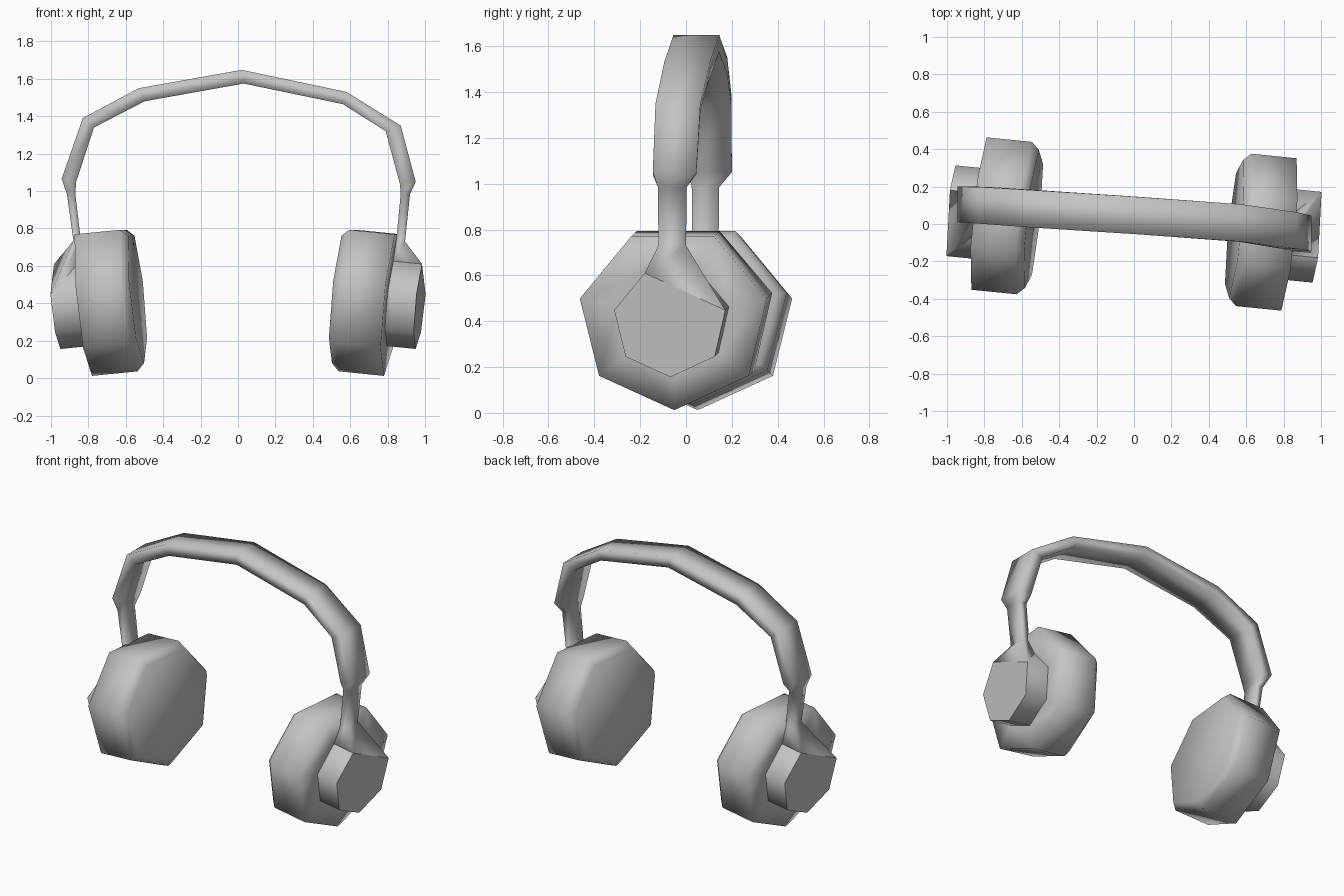
import bpy, bmesh, math
from mathutils import Vector, Matrix

cube = bpy.data.objects.get("Cube")
if cube:
    bpy.data.objects.remove(cube, do_unlink=True)

grey = bpy.data.materials.new("plain grey")
grey.use_nodes = True
GREY = (0.55, 0.55, 0.55, 1)
grey.diffuse_color = GREY
grey.node_tree.nodes["Principled BSDF"].inputs["Base Color"].default_value = GREY

TURN = Matrix.Rotation(math.pi, 4, 'Z')      # carries the left side to the right side

# Tilted frame of the ear piece: OUT is its axis, U runs front to back, V runs up
OUT = Vector((1, -0.1, -0.1)).normalized()
U = Vector((0.1, 1, 0)).normalized()
V = OUT.cross(U)
CENTRE = Vector((0.82, -0.055, 0.41))


def ring(depth, ru, rv):
    """Seven-sided ring, first corner at the bottom."""
    pts = []
    for k in range(7):
        a = math.radians(-90) + math.tau * k / 7
        pts.append(CENTRE + OUT * depth + U * ru * math.cos(a) + V * rv * math.sin(a))
    return pts


def finish(name, bm, angle):
    bmesh.ops.recalc_face_normals(bm, faces=bm.faces)
    mesh = bpy.data.meshes.new(name)
    bm.to_mesh(mesh)
    bm.free()
    ob = bpy.data.objects.new(name, mesh)
    bpy.context.collection.objects.link(ob)
    mesh.materials.append(grey)
    bpy.ops.object.select_all(action='DESELECT')
    ob.select_set(True)
    bpy.context.view_layer.objects.active = ob
    bpy.ops.object.shade_smooth_by_angle(angle=math.radians(angle))
    return ob


def loft(name, sections, angle):
    """Skin a row of equal point loops and close both ends."""
    bm = bmesh.new()
    loops = [[bm.verts.new(p) for p in s] for s in sections]
    n = len(loops[0])
    for a, b in zip(loops, loops[1:]):
        for i in range(n):
            j = (i + 1) % n
            bm.faces.new((a[i], a[j], b[j], b[i]))
    bm.faces.new(loops[0])
    bm.faces.new(loops[-1])
    return finish(name, bm, angle)


def turned_copy(ob, name):
    twin = ob.copy()
    twin.data = ob.data.copy()
    twin.name = name
    twin.data.transform(TURN)
    bpy.context.collection.objects.link(twin)


# Ear cushions: back plate, straight wall, bevelled inner face
cushion = loft("left_ear_cushion", [
    ring(0, 0.25, 0.24), ring(0, 0.42, 0.4),
    ring(-0.245, 0.42, 0.4), ring(-0.285, 0.38, 0.36)], 100)
turned_copy(cushion, "right_ear_cushion")

# Outer caps: the outer face drops one corner, where the arm flares out
base, cap = ring(-0.01, 0.25, 0.24), ring(0.155, 0.25, 0.24)
bm = bmesh.new()
b = [bm.verts.new(p) for p in base]
c = [bm.verts.new(p) if k != 3 else None for k, p in enumerate(cap)]
for k in range(7):
    corners = [b[k], b[(k + 1) % 7], c[(k + 1) % 7], c[k]]
    bm.faces.new([v for v in corners if v])
bm.faces.new((b[3], c[2], c[4]))
bm.faces.new([v for v in c if v])
bm.faces.new(b)
for f in [f for f in bm.faces if set(f.verts) == {b[3], c[2], c[4]}]:
    bm.faces.remove(f)
bm.faces.new((b[3], c[2], c[4]))
outer_cap = finish("left_outer_cap", bm, 60)
turned_copy(outer_cap, "right_outer_cap")

# Headband path: outer x, outer z, inner x, inner z, centre y, half width
path = [
    (0.893, 0.73, 0.845, 0.73, -0.06, 0.06),
    (0.92, 0.985, 0.87, 0.985, -0.06, 0.063),
    (0.95, 1.05, 0.865, 1.04, -0.05, 0.095),
    (0.87, 1.35, 0.79, 1.32, -0.035, 0.098),
    (0.58, 1.53, 0.56, 1.465, 0.005, 0.1),
    (0.02, 1.648, 0.03, 1.575, 0.045, 0.1),
    (-0.53, 1.55, -0.50, 1.48, 0.08, 0.1),
    (-0.83, 1.39, -0.77, 1.34, 0.1, 0.098),
    (-0.943, 1.065, -0.865, 1.05, 0.105, 0.095),
    (-0.915, 0.985, -0.87, 0.985, 0.085, 0.06),
    (-0.88, 0.735, -0.84, 0.735, 0.085, 0.057),
]
sections = [[Vector((xo, y - w, zo)), Vector((xo, y + w, zo)),
             Vector((xi, y + w, zi)), Vector((xi, y - w, zi))]
            for xo, zo, xi, zi, y, w in path]
# Both ends flare onto the outer caps
left_end = [cap[4], cap[2], base[3], base[4]]
right_end = [TURN @ p for p in (cap[2], cap[4], base[4], base[3])]
loft("headband", [left_end] + sections + [right_end], 100)
